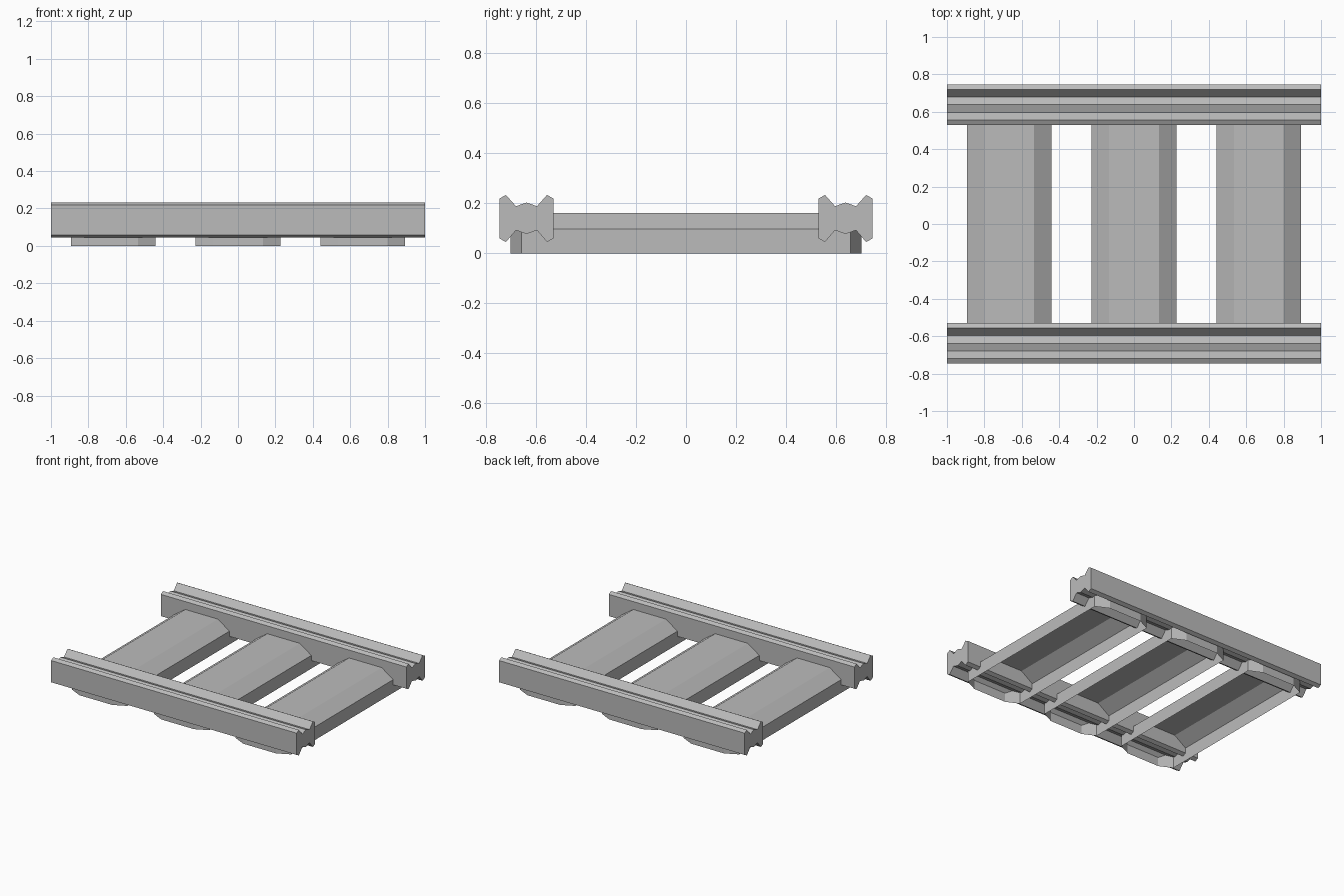
import bpy
import bmesh

cube = bpy.data.objects.get("Cube")
if cube:
    bpy.data.objects.remove(cube, do_unlink=True)

steel = bpy.data.materials.new("steel_grey")
steel.use_nodes = True
GREY = (0.5, 0.5, 0.5, 1.0)
steel.diffuse_color = GREY
steel.node_tree.nodes["Principled BSDF"].inputs["Base Color"].default_value = GREY


def finish(name, bm):
    """Turn a bmesh into a flat shaded object."""
    bmesh.ops.recalc_face_normals(bm, faces=bm.faces)
    mesh = bpy.data.meshes.new(name)
    bm.to_mesh(mesh)
    bm.free()
    mesh.materials.append(steel)
    obj = bpy.data.objects.new(name, mesh)
    bpy.context.collection.objects.link(obj)


# Rail: grooved profile, mirrored across its width, extruded along x
def rail(name, y):
    half_top = [(-0.108, 0.219), (-0.082, 0.233), (-0.042, 0.188), (0, 0.203)]
    half_bottom = [(0, 0.077), (-0.042, 0.092), (-0.082, 0.045), (-0.108, 0.059)]
    right_top = [(-a, b) for a, b in reversed(half_top[:-1])]
    right_bottom = [(-a, b) for a, b in reversed(half_bottom[1:])]
    profile = half_top + right_top + right_bottom + half_bottom
    bm = bmesh.new()
    face = bm.faces.new([bm.verts.new((-1, y + a, b)) for a, b in profile])
    ext = bmesh.ops.extrude_face_region(bm, geom=[face], use_keep_orig=True)
    moved = [g for g in ext["geom"] if isinstance(g, bmesh.types.BMVert)]
    bmesh.ops.translate(bm, vec=(2, 0, 0), verts=moved)
    finish(name, bm)


# Sleeper: open-bottomed sheet trough with bevelled shoulders and corners
def sleeper(name, x):
    outer, inner = 0.226, 0.133
    section = [(-outer, 0), (-outer, 0.097), (-inner, 0.161),
               (inner, 0.161), (outer, 0.097), (outer, 0)]
    bm = bmesh.new()
    ends = []
    for side in (-1, 1):
        def reach(a):
            return side * (0.702 if abs(a) < outer else 0.657)
        ring = [bm.verts.new((x + a, reach(a), b)) for a, b in section]
        feet = [bm.verts.new((x + a, reach(a), 0)) for a in (-inner, inner)]
        bm.faces.new((ring[0], ring[1], ring[2], feet[0]))
        bm.faces.new((feet[0], ring[2], ring[3], feet[1]))
        bm.faces.new((feet[1], ring[3], ring[4], ring[5]))
        ends.append(ring)
    front, back = ends
    for i in range(len(section) - 1):
        bm.faces.new((front[i], front[i + 1], back[i + 1], back[i]))
    finish(name, bm)


rail("front_rail", -0.638)
rail("back_rail", 0.638)
for label, x in (("right", -0.667), ("middle", 0), ("left", 0.667)):
    sleeper(label + "_sleeper", x)
